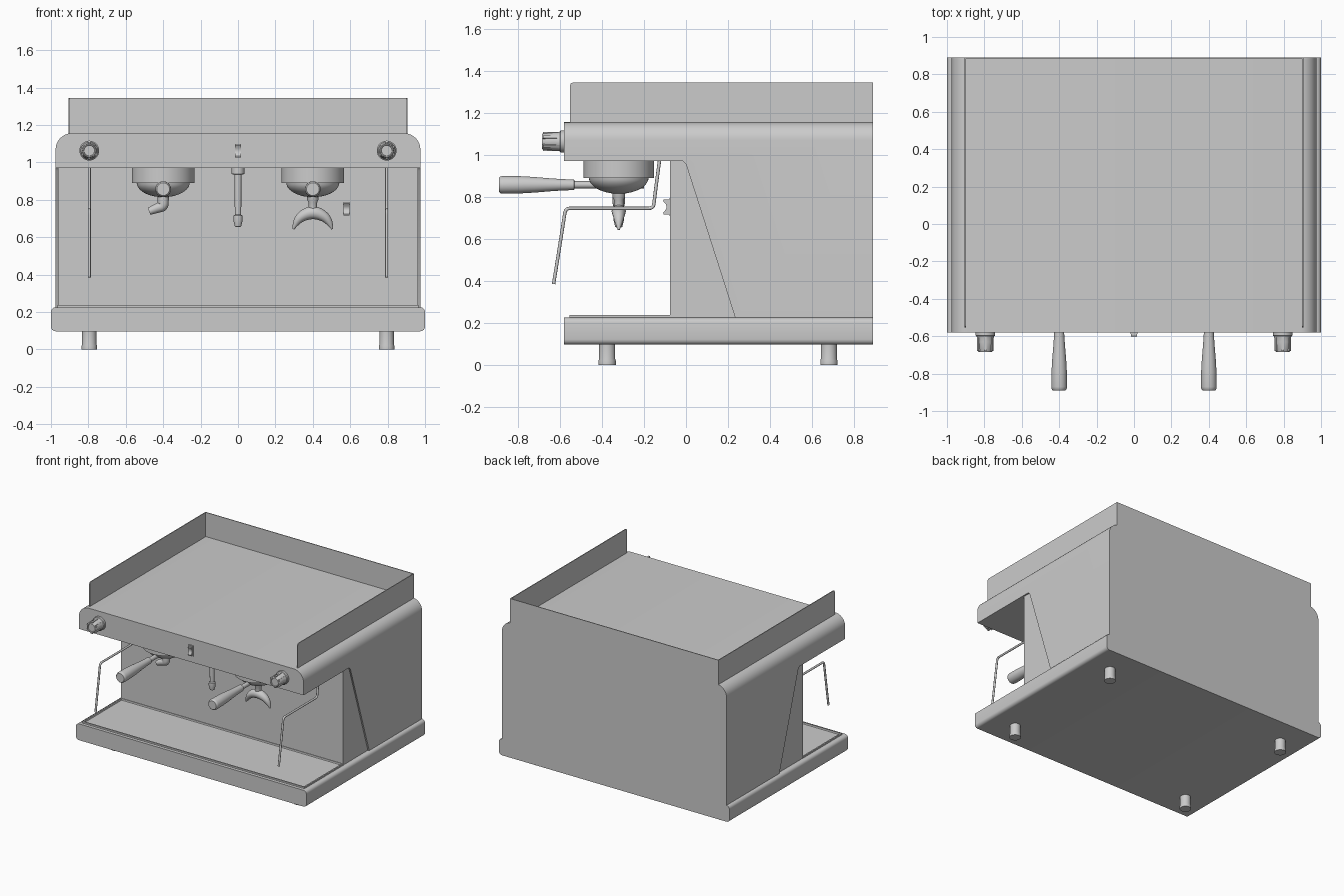
import bpy, bmesh, math
from mathutils import Matrix

if "Cube" in bpy.data.objects:
    bpy.data.objects.remove(bpy.data.objects["Cube"])


def finish(name, bm):
    bmesh.ops.recalc_face_normals(bm, faces=bm.faces)
    me = bpy.data.meshes.new(name)
    bm.to_mesh(me)
    bm.free()
    ob = bpy.data.objects.new(name, me)
    bpy.context.collection.objects.link(ob)
    return ob


def prism(name, pts, x0, x1, bevel_test=None, r=0.0, segs=6):
    """Extrude a (y, z) side profile from x0 to x1, optionally rounding chosen edges."""
    bm = bmesh.new()
    a = [bm.verts.new((x0, y, z)) for y, z in pts]
    b = [bm.verts.new((x1, y, z)) for y, z in pts]
    n = len(pts)
    bm.faces.new(a)
    bm.faces.new(b[::-1])
    for i in range(n):
        j = (i + 1) % n
        bm.faces.new((a[i], b[i], b[j], a[j]))
    if bevel_test:
        edges = [e for e in bm.edges if bevel_test(*[v.co for v in e.verts])]
        bmesh.ops.bevel(bm, geom=edges, offset=r, segments=segs, profile=0.5, affect='EDGES')
    return finish(name, bm)


def box(name, x0, x1, y0, y1, z0, z1, bevel_test=None, r=0.0, segs=4):
    return prism(name, [(y0, z0), (y1, z0), (y1, z1), (y0, z1)], x0, x1, bevel_test, r, segs)


def lathe(name, profile, loc, forward=False, segs=32):
    """Revolve (radius, height) points; forward turns the axis towards -y."""
    bm = bmesh.new()
    rings = []
    for r, h in profile:
        rings.append([bm.verts.new((r * math.cos(2 * math.pi * i / segs),
                                    r * math.sin(2 * math.pi * i / segs), h)) for i in range(segs)])
    for p, q in zip(rings, rings[1:]):
        for i in range(segs):
            j = (i + 1) % segs
            bm.faces.new((p[i], p[j], q[j], q[i]))
    bm.faces.new(rings[0][::-1])
    bm.faces.new(rings[-1])
    m = Matrix.Translation(loc)
    if forward:
        m = m @ Matrix.Rotation(math.pi / 2, 4, 'X')
    bm.transform(m)
    return finish(name, bm)


def tube(name, pts, radii):
    """Smooth round tube through control points with a radius for each."""
    cu = bpy.data.curves.new(name, 'CURVE')
    cu.dimensions = '3D'
    cu.bevel_depth = 1.0
    cu.bevel_resolution = 4
    cu.use_fill_caps = True
    sp = cu.splines.new('NURBS')
    sp.points.add(len(pts) - 1)
    for p, co, r in zip(sp.points, pts, radii):
        p.co = (*co, 1)
        p.radius = r
    sp.order_u = 3
    sp.use_endpoint_u = True
    sp.resolution_u = 6
    ob = bpy.data.objects.new(name, cu)
    bpy.context.collection.objects.link(ob)
    bpy.ops.object.select_all(action='DESELECT')
    ob.select_set(True)
    bpy.context.view_layer.objects.active = ob
    bpy.ops.object.convert(target='MESH')


def along_y(a, b):
    return abs(a.y - b.y) > 0.3


def top_side_edge(a, b):
    return along_y(a, b) and a.z > 1.15 and b.z > 1.15


# base, drip tray and inner column
box("base", -1, 1, -0.58, 0.89, 0.097, 0.225, along_y, 0.025)
box("column", -0.963, 0.963, -0.075, 0.885, 0.22, 0.975)
bm = bmesh.new()
bm.from_mesh(box("drip_tray", -0.965, 0.965, -0.555, -0.07, 0.22, 0.237).data)
top = [f for f in bm.faces if f.normal.z > 0.9]
bmesh.ops.inset_region(bm, faces=top, thickness=0.015)
bmesh.ops.inset_region(bm, faces=top, thickness=0.004, depth=-0.01)
bm.to_mesh(bpy.data.objects["drip_tray"].data)
bm.free()

# outer shell: head overhang plus slanted side panels, rounded top sides
prism("shell", [(-0.58, 1.155), (-0.58, 0.97), (-0.015, 0.97), (0.0, 0.955),
                (0.235, 0.222), (0.89, 0.222), (0.89, 1.155)],
      -0.975, 0.975, top_side_edge, 0.085, 8)

# cup rail on top, open at the front
rail = [(0.89, 1.15), (0.89, 1.345), (-0.535, 1.345), (-0.548, 1.34), (-0.553, 1.327), (-0.553, 1.15)]
for side, s in (("left", -1), ("right", 1)):
    prism(f"cup_rail_{side}", rail, s * 0.905, s * 0.899)
box("cup_rail_back", -0.899, 0.899, 0.884, 0.89, 1.15, 1.345)

# feet
for x in (-0.795, 0.795):
    for y in (-0.375, 0.68):
        lathe("foot", [(0.041, 0), (0.041, 0.02), (0.038, 0.03), (0.038, 0.105)], (x, y, 0))

# knobs and steam wands
for side, s in (("left", -1), ("right", 1)):
    x = s * 0.795
    lathe(f"knob_{side}", [(0.053, -0.01), (0.053, 0.016), (0.047, 0.02), (0.044, 0.03), (0.043, 0.05),
                           (0.038, 0.1), (0.035, 0.105), (0.03, 0.105), (0.028, 0.1)],
          (x, -0.58, 1.063), True)
    for i in range(6):
        rib = box(f"knob_rib_{side}", -0.007, 0.007, -0.1, -0.022, 0.03, 0.046)
        rib.data.transform(Matrix.Translation((x, -0.58, 1.063)) @
                           Matrix.Rotation(i * math.pi / 3, 4, 'Y'))
    path = [(-0.125, 0.98), (-0.14, 0.87), (-0.15, 0.79), (-0.155, 0.745), (-0.2, 0.745), (-0.35, 0.745),
            (-0.53, 0.745), (-0.573, 0.745), (-0.58, 0.70), (-0.605, 0.54), (-0.63, 0.385)]
    tube(f"steam_wand_{side}", [(x, y, z) for y, z in path], [0.008] * len(path))

# group heads with filter holders and handles
for side, x in (("left", -0.4), ("right", 0.4)):
    lathe(f"group_head_{side}", [(0.168, 0.98), (0.168, 0.89), (0.14, 0.89)], (x, -0.32, 0), segs=48)
    bowl = [(0.142 * math.cos(a), 0.892 - 0.078 * math.sin(a))
            for a in [i * math.pi / 20 for i in range(10)]]
    lathe(f"filter_holder_{side}", bowl, (x, -0.32, 0), segs=48)
    lathe(f"handle_rod_{side}", [(0.017, 0), (0.017, 0.36)], (x, -0.2, 0.857), True, 20)
    lathe(f"handle_{side}", [(0.02, 0), (0.025, 0.004), (0.027, 0.06), (0.031, 0.12), (0.037, 0.19),
                             (0.041, 0.26), (0.042, 0.34), (0.04, 0.353), (0.034, 0.36)],
          (x, -0.53, 0.857), True)

# single spout on the left
tube("single_spout", [(x, -0.32, z) for x, z in
                      ((-0.4, 0.84), (-0.4, 0.8), (-0.4, 0.765), (-0.43, 0.757), (-0.475, 0.738))],
     [0.03, 0.03, 0.029, 0.026, 0.02])

# double spout on the right: stem and crescent arch
lathe("double_spout_stem", [(0.032, 0.84), (0.03, 0.8), (0.023, 0.785), (0.023, 0.74)], (0.4, -0.32, 0))
arc = [(-0.104, 0.643), (-0.092, 0.676), (-0.06, 0.714), (0, 0.736),
       (0.06, 0.714), (0.092, 0.676), (0.104, 0.643)]
tube("double_spout", [(0.4 + x, -0.32, z) for x, z in arc], [0.005, 0.018, 0.029, 0.036, 0.029, 0.018, 0.005])

# hot water outlet
lathe("water_outlet", [(0.034, 0.98), (0.034, 0.938), (0.019, 0.934), (0.017, 0.72), (0.024, 0.715),
                       (0.025, 0.69), (0.017, 0.657), (0.012, 0.655)], (0, -0.32, 0))

# rocker switches: one on the head, one on the column
for name, x, y, z, d in (("head_switch", 0, -0.58, 1.063, 0.022), ("column_switch", 0.58, -0.075, 0.752, 0.034)):
    box(f"{name}_frame", x - 0.02, x + 0.02, y - 0.007, y + 0.01, z - 0.041, z + 0.041)
    prism(name, [(y, z - 0.036), (y - d * 0.9, z - 0.036), (y - d, z - 0.028), (y - d * 0.6, z - 0.012),
                 (y - d * 0.5, z), (y - d * 0.6, z + 0.012), (y - d, z + 0.028),
                 (y - d * 0.9, z + 0.036), (y, z + 0.036)], x - 0.015, x + 0.015)

# smooth rounded parts, keep hard edges
bpy.ops.object.select_all(action='SELECT')
bpy.context.view_layer.objects.active = bpy.data.objects["base"]
bpy.ops.object.shade_smooth_by_angle(angle=math.radians(32))
